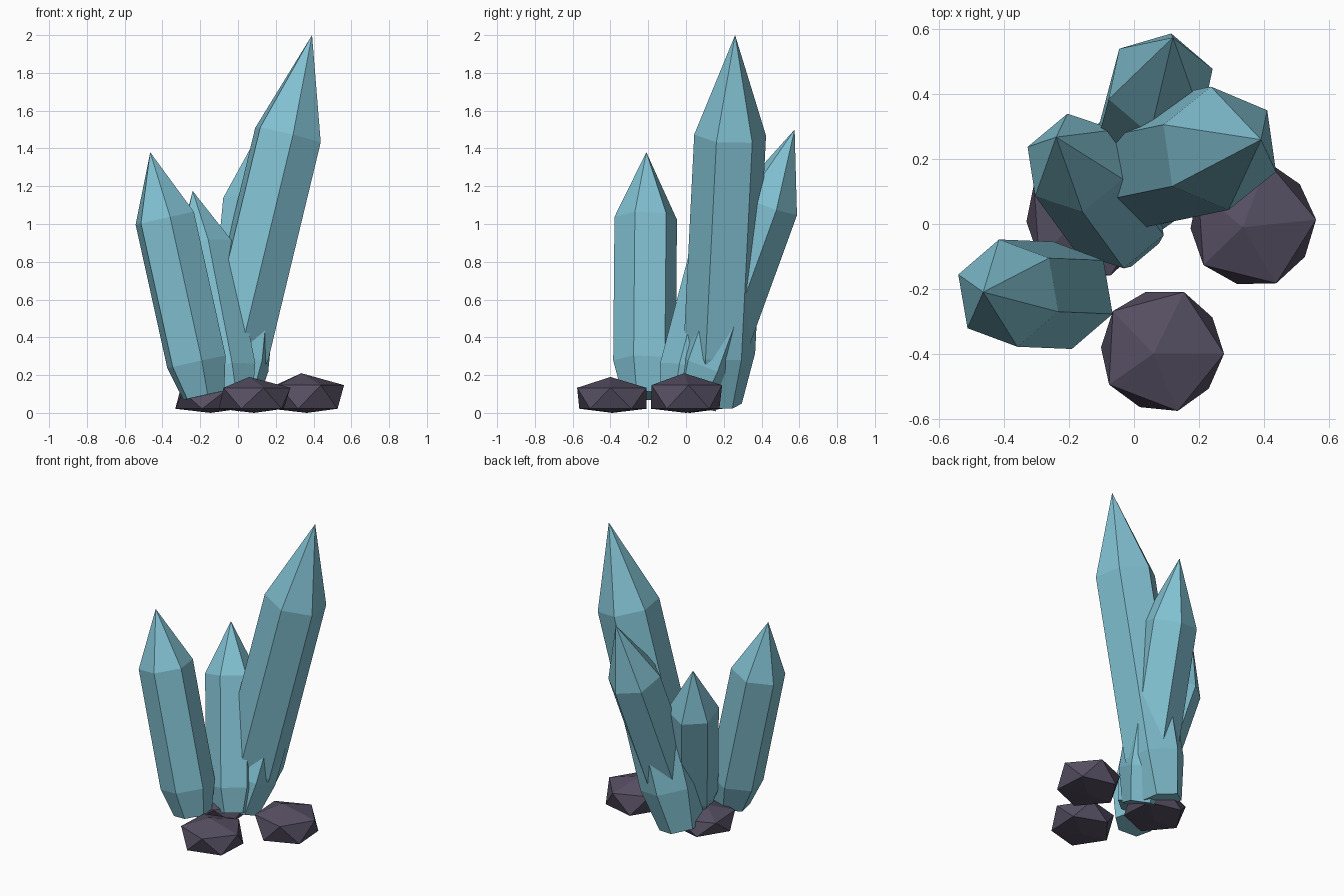
import bpy
import bmesh
from math import cos, sin, radians
from mathutils import Vector

cube = bpy.data.objects.get("Cube")
if cube:
    bpy.data.objects.remove(cube, do_unlink=True)


def make_material(name, rgb):
    mat = bpy.data.materials.new(name)
    mat.use_nodes = True
    color = (*rgb, 1.0)
    mat.diffuse_color = color
    mat.node_tree.nodes["Principled BSDF"].inputs["Base Color"].default_value = color
    return mat


crystal_blue = make_material("crystal_blue", (0.22, 0.53, 0.64))
rock_purple = make_material("rock_purple", (0.092, 0.077, 0.122))


def ring(bm, sides, radius, z, phase):
    step = 360 / sides
    angles = [radians(phase + step * i) for i in range(sides)]
    return [bm.verts.new((radius * cos(a), radius * sin(a), z)) for a in angles]


def finish(bm, name, mat, location):
    bmesh.ops.recalc_face_normals(bm, faces=bm.faces)
    mesh = bpy.data.meshes.new(name)
    bm.to_mesh(mesh)
    bm.free()
    mesh.materials.append(mat)
    obj = bpy.data.objects.new(name, mesh)
    obj.location = location
    bpy.context.collection.objects.link(obj)
    return obj


def crystal(name, foot, tip, radius, phase):
    """Six-sided shard: tapered foot, straight shaft and pointed tip."""
    foot, axis = Vector(foot), Vector(tip) - Vector(foot)
    length = axis.length
    bm = bmesh.new()
    base = ring(bm, 6, radius * 0.7, -0.16 * length, phase)
    low = ring(bm, 6, radius, 0, phase)
    high = ring(bm, 6, radius, 0.685 * length, phase)
    point = bm.verts.new((0, 0, length))
    bm.faces.new(base)
    for i in range(6):
        j = (i + 1) % 6
        for a, b in ((base, low), (low, high)):
            bm.faces.new((a[i], a[j], b[j], b[i]))
        bm.faces.new((high[i], high[j], point))
    obj = finish(bm, name, crystal_blue, foot)
    obj.rotation_mode = 'QUATERNION'
    obj.rotation_quaternion = Vector((0, 0, 1)).rotation_difference(axis)


def rock(name, center, peak, height, radius, phase):
    """Squat twenty-sided boulder with a flattened underside."""
    bm = bmesh.new()
    low = ring(bm, 5, radius * 0.97, 0.022, phase + 36)
    high = ring(bm, 5, radius, height * 0.7, phase)
    top = bm.verts.new((peak[0], peak[1], height))
    bottom = bm.verts.new((0, 0, 0))
    for i in range(5):
        j = (i + 1) % 5
        bm.faces.new((high[i], high[j], top))
        bm.faces.new((high[i], low[i], high[j]))
        bm.faces.new((low[i], low[j], high[j]))
        bm.faces.new((low[j], low[i], bottom))
    finish(bm, name, rock_purple, (*center, 0))


# Crystal cluster
crystal("left_crystal", (-0.22, -0.22, 0.27), (-0.465, -0.21, 1.38), 0.168, -20)
crystal("tall_crystal", (-0.013, 0.176, 0.32), (0.392, 0.26, 2.0), 0.192, -22)
crystal("short_crystal", (-0.055, 0.015, 0.22), (-0.24, 0.268, 1.175), 0.16, -20)
crystal("back_crystal", (0.0, 0.12, 0.25), (0.12, 0.575, 1.5), 0.17, 18)

# Boulders around the base
rock("front_rock", (0.085, -0.39), (-0.025, -0.01), 0.19, 0.193, -3)
rock("left_rock", (0.365, 0.0), (-0.03, -0.01), 0.21, 0.197, 4)
rock("right_rock", (-0.145, 0.02), (-0.02, 0.0), 0.16, 0.193, 4)
